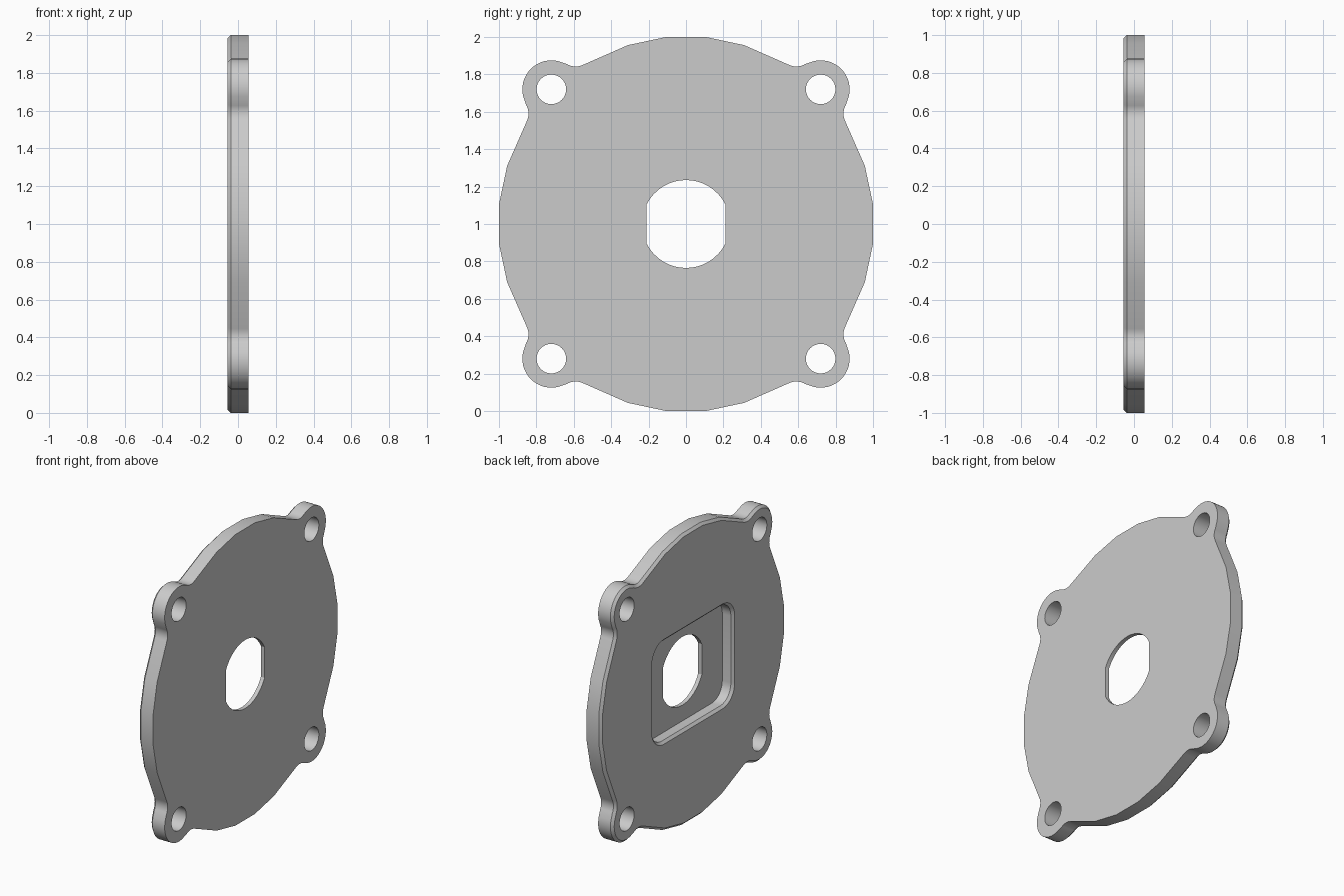
import bpy, bmesh
from math import cos, sin, radians, sqrt, acos, degrees
from mathutils import Vector

if "Cube" in bpy.data.objects:
    bpy.data.objects.remove(bpy.data.objects["Cube"], do_unlink=True)

HALF, CHAMFER, FLOOR = 0.055, 0.017, 0.028   # half thickness, edge chamfer, thin floor


def arc(cx, cy, r, start, end, n):
    return [Vector((cx + r * cos(radians(start + (end - start) * i / n)),
                    cy + r * sin(radians(start + (end - start) * i / n)))) for i in range(n + 1)]


def turned(points, times):
    """Repeat points in quarter turns."""
    result = []
    for k in range(times):
        for p in points:
            x, y = p
            for _ in range(k):
                x, y = -y, x
            result.append(Vector((x, y)))
    return result


def inset(points, d):
    """Move a counter-clockwise outline inward by d with mitred corners."""
    result = []
    for i, p in enumerate(points):
        a = (p - points[i - 1]).normalized()
        b = (points[(i + 1) % len(points)] - p).normalized()
        na, nb = Vector((-a.y, a.x)), Vector((-b.y, b.x))
        result.append(p + (na + nb) * d / (1 + na.dot(nb)))
    return result


# Outline: coarse disc, concave fillets and round ears
EAR, EAR_R, FILLET = 0.72, 0.155, 0.09
disc_r = 1 / cos(radians(6))
quarter = [Vector((disc_r * cos(radians(a)), disc_r * sin(radians(a)))) for a in (-6, 6, 18)]
quarter += arc(0.932, 0.59, FILLET, 204, 148.5, 7)
quarter += arc(EAR, EAR, EAR_R, -31.5, 121.5, 20)[1:-1]
quarter += arc(0.59, 0.932, FILLET, -58.5, -114, 7)
quarter.append(Vector((disc_r * cos(radians(72)), disc_r * sin(radians(72)))))
outline = turned(quarter, 4)

# Bolt holes, centre hole with two flats, rounded rectangular pocket
bolt_holes = [arc(sx * EAR, sy * EAR, 0.079, 0, 348.75, 31) for sx in (-1, 1) for sy in (-1, 1)]
BORE_R, FLAT = 0.235, 0.21
flat_angle = degrees(acos(FLAT / BORE_R))
bore = arc(0, 0, BORE_R, flat_angle, 180 - flat_angle, 16)
bore += [-p for p in bore]
PW, PH, PR = 0.45, 0.36, 0.13
pocket = []
for sx, sy, a in ((1, 1, 0), (-1, 1, 90), (-1, -1, 180), (1, -1, 270)):
    pocket += arc(sx * (PW - PR), sy * (PH - PR), PR, a, a + 90, 8)

bm = bmesh.new()


def ring(points, x):
    verts = [bm.verts.new((x, p.x, p.y + 1)) for p in points]
    return verts, [bm.edges.new((v, verts[(i + 1) % len(verts)])) for i, v in enumerate(verts)]


def wall(*levels):
    """Join rings given as (points, x); return the edges of the first and last."""
    rings = [ring(p, x) for p, x in levels]
    for (a, _), (b, _) in zip(rings, rings[1:]):
        for i in range(len(a)):
            j = (i + 1) % len(a)
            bm.faces.new((a[i], a[j], b[j], b[i]))
    return rings[0][1], rings[-1][1]


def cap(edges, normal):
    bmesh.ops.triangle_fill(bm, use_beauty=True, edges=edges, normal=normal)


# Walls
plain, chamfered = wall((outline, HALF), (outline, CHAMFER - HALF),
                        (inset(outline, CHAMFER), -HALF))
bore_out, bore_in = wall((bore, HALF), (bore, HALF - FLOOR))
inner = inset(pocket, CHAMFER)
pocket_top, pocket_floor = wall((pocket, -HALF), (inner, CHAMFER - HALF), (inner, HALF - FLOOR))
plain, chamfered = list(plain) + list(bore_out), list(chamfered) + list(pocket_top)
for hole in bolt_holes:
    a, b = wall((hole, HALF), (hole, -HALF))
    plain += a
    chamfered += b

# Flat faces
cap(plain, (1, 0, 0))
cap(chamfered, (-1, 0, 0))
cap(list(bore_in) + list(pocket_floor), (-1, 0, 0))
bmesh.ops.recalc_face_normals(bm, faces=bm.faces)

mesh = bpy.data.meshes.new("cover_plate")
bm.to_mesh(mesh)
bm.free()
plate = bpy.data.objects.new("cover_plate", mesh)
bpy.context.collection.objects.link(plate)

# Single grey finish
grey = bpy.data.materials.new("light_grey")
grey.use_nodes = True
colour = (0.6, 0.6, 0.6, 1)
grey.diffuse_color = colour
grey.node_tree.nodes["Principled BSDF"].inputs["Base Color"].default_value = colour
mesh.materials.append(grey)

bpy.ops.object.select_all(action='DESELECT')
plate.select_set(True)
bpy.context.view_layer.objects.active = plate
bpy.ops.object.shade_smooth_by_angle(angle=radians(30))
